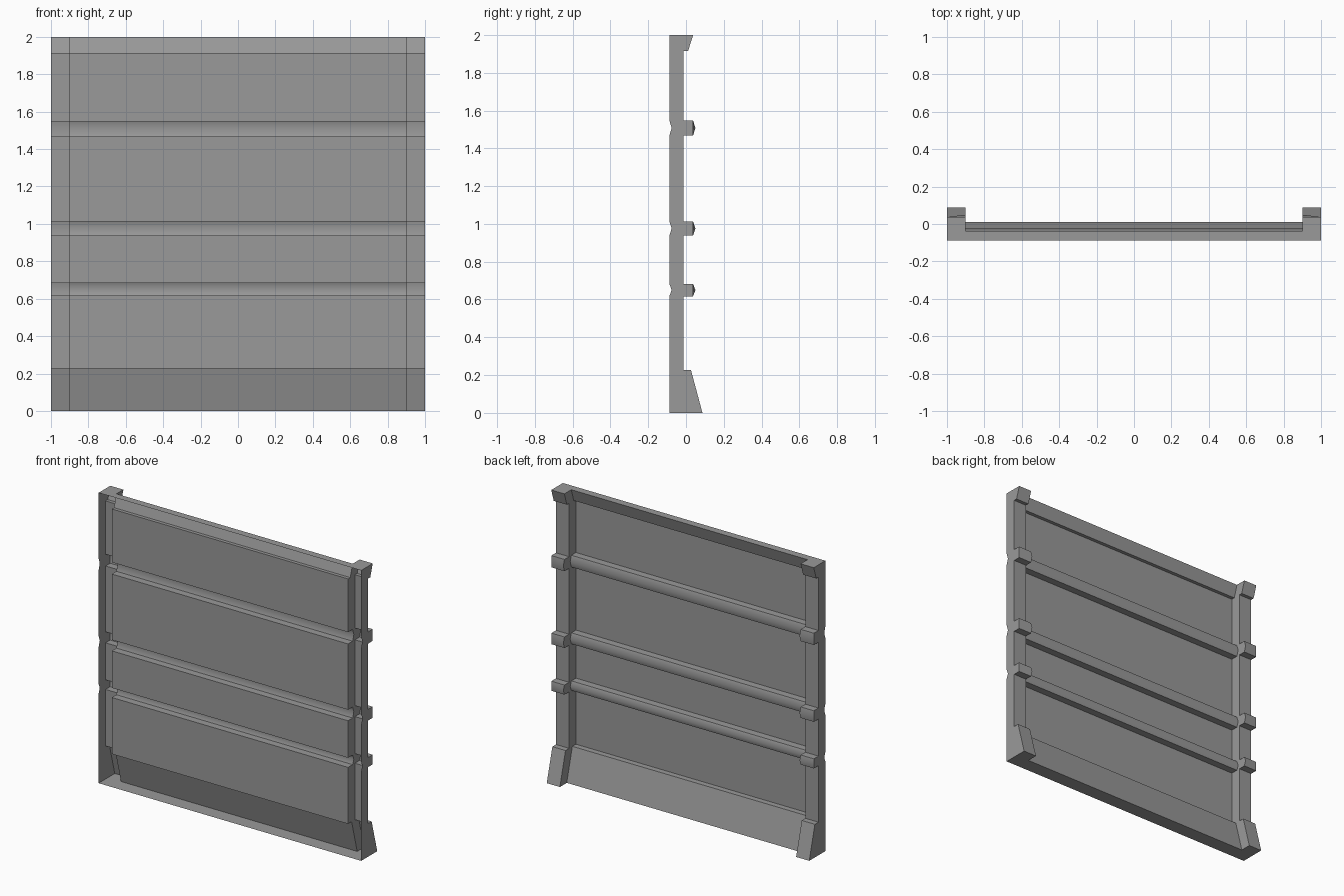
import bpy, bmesh
from math import radians

if "Cube" in bpy.data.objects:
    bpy.data.objects.remove(bpy.data.objects["Cube"])

FRONT, INSET = -0.088, 0.075
RIBS = [(0.617, 0.683), (0.938, 1.014), (1.467, 1.548)]
TIP, FLAT = 0.05, 0.037

# Back profile (y, z) of the posts with matching open front edge y values
prof = [(0.087, 0, FRONT), (0.026, 0.228, FRONT), (-0.013, 0.228, FRONT)]
for lo, hi in RIBS:
    prof += [(-0.013, lo, FRONT), (FLAT, lo, FRONT),
             (TIP, (lo + hi) / 2, FRONT + 0.012),
             (FLAT, hi, FRONT), (-0.013, hi, FRONT)]
prof += [(-0.013, 1.915, FRONT), (0.011, 1.915, FRONT), (0.038, 2, FRONT)]
# Outer end of the posts: the rib tips taper out to flat
outer = [(FLAT if y == TIP else y, z, f) for y, z, f in prof]

grey = bpy.data.materials.new("dark_grey")
grey.diffuse_color = (0.32, 0.32, 0.32, 1)
grey.use_nodes = True
grey.node_tree.nodes["Principled BSDF"].inputs["Base Color"].default_value = grey.diffuse_color


def make(name, quads):
    bm = bmesh.new()
    for q in quads:
        bm.faces.new([bm.verts.new(p) for p in q])
    bmesh.ops.remove_doubles(bm, verts=bm.verts, dist=1e-5)
    bmesh.ops.recalc_face_normals(bm, faces=bm.faces)
    me = bpy.data.meshes.new(name)
    bm.to_mesh(me)
    bm.free()
    me.materials.append(grey)
    ob = bpy.data.objects.new(name, me)
    bpy.context.collection.objects.link(ob)
    bpy.context.view_layer.objects.active = ob
    ob.select_set(True)
    bpy.ops.object.shade_smooth_by_angle(angle=radians(45))
    ob.select_set(False)


def shell(x0, p0, x1, p1, inset):
    """Sheet from profile p0 to p1, closed at top and bottom, open in front."""
    quads = [[(x0, p0[i][0] - inset, p0[i][1]), (x1, p1[i][0] - inset, p1[i][1]),
              (x1, p1[i + 1][0] - inset, p1[i + 1][1]),
              (x0, p0[i + 1][0] - inset, p0[i + 1][1])]
             for i in range(len(p0) - 1)]
    for y, z, f in (prof[0], prof[-1]):
        quads.append([(x0, f, z), (x1, f, z), (x1, y - inset, z), (x0, y - inset, z)])
    return quads


def side(x, p, front_of):
    """Upright side wall reaching from the profile forward to front_of(point)."""
    return [[(x, front_of(a), a[1]), (x, a[0], a[1]),
             (x, b[0], b[1]), (x, front_of(b), b[1])]
            for a, b in zip(p, p[1:]) if b[1] - a[1] > 1e-4]


# Recessed ribbed panel
make("wall_panel", shell(-0.9, prof, 0.9, prof, INSET))

# Protruding hollow posts at both ends
for s, name in ((-1, "left_post"), (1, "right_post")):
    make(name, shell(0.9 * s, prof, s, outer, 0)
         + side(0.9 * s, prof, lambda p: p[0] - INSET)
         + side(s, outer, lambda p: p[2]))
